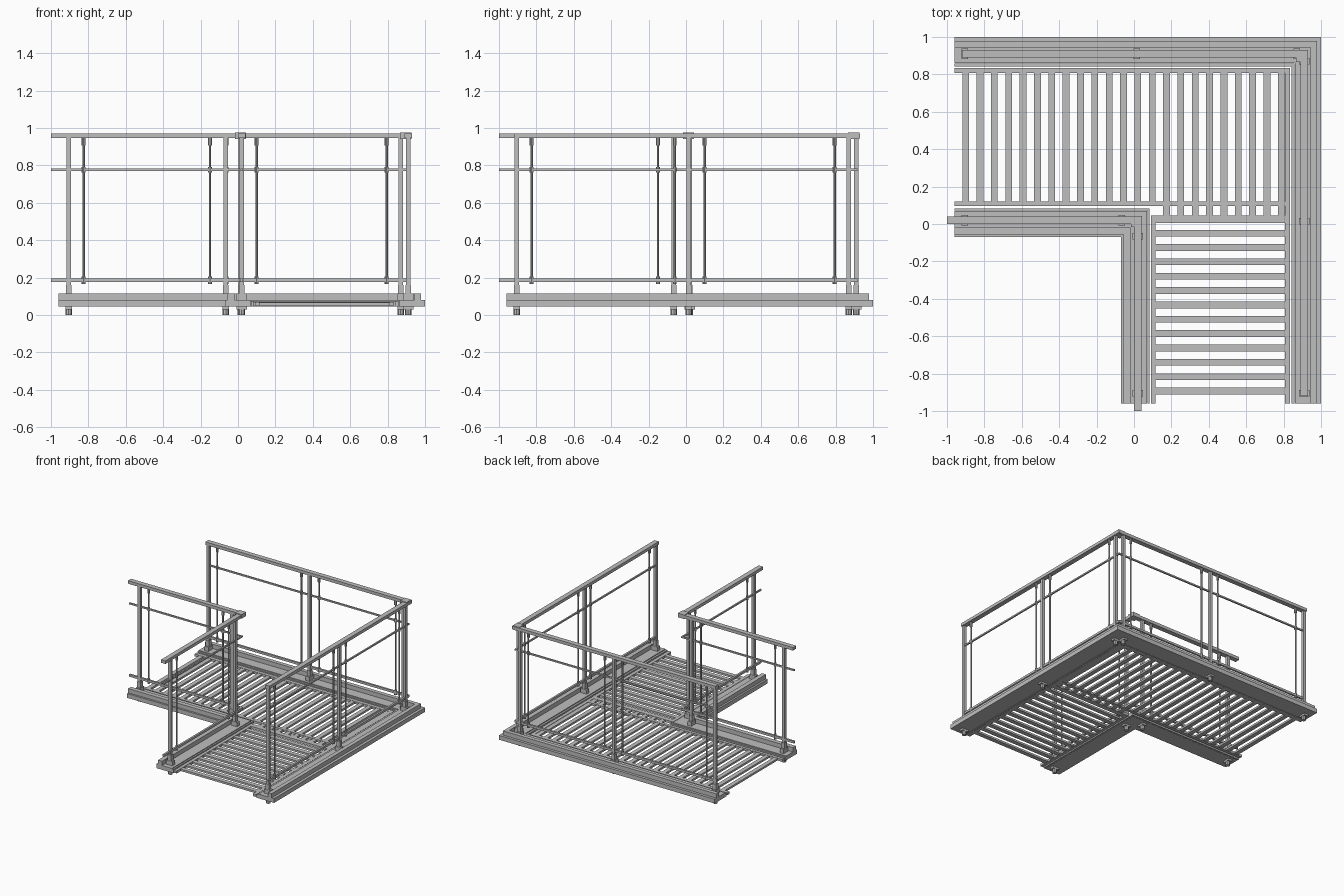
import bpy
import bmesh
from mathutils import Vector

cube = bpy.data.objects.get("Cube")
if cube:
    bpy.data.objects.remove(cube, do_unlink=True)

GREY = (0.52, 0.52, 0.52, 1.0)
steel = bpy.data.materials.new("galvanised_grey")
steel.use_nodes = True
steel.diffuse_color = GREY
steel.node_tree.nodes["Principled BSDF"].inputs["Base Color"].default_value = GREY

END = -0.96            # open end of both walkway arms
OUTER, INNER = 0.91, 0.02   # centre lines of the two railings
STEP = 0.0767          # slat spacing


def finish(name, bm):
    bmesh.ops.recalc_face_normals(bm, faces=bm.faces)
    mesh = bpy.data.meshes.new(name)
    bm.to_mesh(mesh)
    bm.free()
    mesh.materials.append(steel)
    obj = bpy.data.objects.new(name, mesh)
    bpy.context.collection.objects.link(obj)
    return obj


def prism(name, outline, z0, z1):
    bm = bmesh.new()
    face = bm.faces.new([bm.verts.new((x, y, z0)) for x, y in outline])
    top = bmesh.ops.extrude_face_region(bm, geom=[face])["geom"]
    verts = [v for v in top if isinstance(v, bmesh.types.BMVert)]
    bmesh.ops.translate(bm, verts=verts, vec=Vector((0, 0, z1 - z0)))
    return finish(name, bm)


def box(name, x0, x1, y0, y1, z0, z1):
    return prism(name, [(x0, y0), (x1, y0), (x1, y1), (x0, y1)], z0, z1)


def corner_bar(name, lo, hi, start, z0, z1):
    """Bar that runs along both arms and turns the corner."""
    outline = [(start, lo), (start, hi), (hi, hi), (hi, start), (lo, start), (lo, lo)]
    return prism(name, outline, z0, z1)


def tube(name, x, y, radius, z0, z1):
    bm = bmesh.new()
    bmesh.ops.create_cone(bm, cap_ends=True, segments=8, radius1=radius,
                          radius2=radius, depth=z1 - z0)
    bmesh.ops.translate(bm, verts=bm.verts, vec=Vector((x, y, (z0 + z1) / 2)))
    return finish(name, bm)


def both_arms(along, line):
    """The same spot on the side arm and on the front arm."""
    return (("side", along, line, False), ("front", line, along, True))


def post(label, along, line):
    for arm, x, y, turned in both_arms(along, line):
        name = f"{label}_{arm}"
        hx, hy = (0.028, 0.017) if turned else (0.017, 0.028)
        box(name + "_post", x - 0.012, x + 0.012, y - 0.012, y + 0.012, 0.08, 0.95)
        box(name + "_bracket", x - hx, x + hx, y - hy, y + hy, 0.08, 0.115)
        box(name + "_socket", x - 0.015, x + 0.015, y - 0.015, y + 0.015, 0.115, 0.16)
        box(name + "_foot", x - hx, x + hx, y - hy, y + hy, 0.03, 0.045)
        tube(name + "_foot_pad", x, y, 0.017, 0, 0.03)


def baluster(label, along, line):
    for arm, x, y, turned in both_arms(along, line):
        name = f"{label}_{arm}_baluster"
        tube(name, x, y, 0.006, 0.165, 0.95)
        for part, z0, z1 in (("low", 0.165, 0.205), ("middle", 0.762, 0.79), ("top", 0.905, 0.945)):
            tube(f"{name}_{part}_sleeve", x, y, 0.0105, z0, z1)


# Edge beams: base flange, raised curb and inner lip
for label, line, side in (("outer", OUTER, 1), ("inner", INNER, -1)):
    def beam(part, u0, u1, z0, z1):
        lo, hi = sorted((line + side * u0, line + side * u1))
        corner_bar(f"{label}_beam_{part}", lo, hi, END, z0, z1)
    if side > 0:
        beam("flange", -0.05, 0.09, 0.045, 0.08)
        beam("curb", 0.035, 0.068, 0.08, 0.115)
    else:
        corner_bar("inner_beam_flange", -0.07, 0.07, END, 0.045, 0.08)
        corner_bar("inner_beam_curb", -0.055, -0.018, END, 0.08, 0.115)

# Lips beside the grating
corner_bar("outer_lip", 0.842, 0.857, END, 0.045, 0.075)
corner_bar("inner_lip", 0.072, 0.084, END, 0.045, 0.075)

# Grating frames
corner_bar("outer_grating_edge", 0.807, 0.835, END, 0.05, 0.07)
box("side_grating_inner_edge", END, 0.807, 0.095, 0.12, 0.05, 0.07)
box("front_grating_inner_edge", 0.09, 0.115, END, 0.045, 0.05, 0.07)
box("grating_cross_bar", 0.115, 0.807, 0.005, 0.045, 0.05, 0.07)

# Slats of the side arm, longer where they meet the front arm
for i in range(23):
    x = -0.9 + i * STEP
    y0 = 0.045 if x > 0.14 else 0.12
    box(f"side_slat_{i + 1}", x - 0.018, x + 0.018, y0, 0.807, 0.052, 0.068)

# Slats of the front arm
for i in range(12):
    y = -0.049 - i * STEP
    box(f"front_slat_{i + 1}", 0.115, 0.807, y - 0.018, y + 0.018, 0.052, 0.068)

# Handrails and lower rails
for label, line, start in (("outer", OUTER, -0.92), ("inner", INNER, -1.0)):
    corner_bar(label + "_handrail", line - 0.02, line + 0.02, start, 0.945, 0.97)
    corner_bar(label + "_middle_rail", line - 0.006, line + 0.006, start, 0.77, 0.782)
    corner_bar(label + "_low_rail", line - 0.008, line + 0.008, start, 0.177, 0.195)
    c = line - 0.013 if line == OUTER else line - 0.006
    box(label + "_corner_cap", c - 0.03, c + 0.03, c - 0.03, c + 0.03, 0.942, 0.975)

# Posts
for i, along in enumerate((-0.905, 0.015, 0.87)):
    post(f"outer_{i + 1}", along, OUTER)
for i, along in enumerate((-0.905, -0.065)):
    post(f"inner_{i + 1}", along, INNER)

# Balusters
for i, along in enumerate((-0.825, -0.06, 0.1, 0.795)):
    baluster(f"outer_{i + 1}", along, OUTER)
for i, along in enumerate((-0.825, -0.15)):
    baluster(f"inner_{i + 1}", along, INNER)
